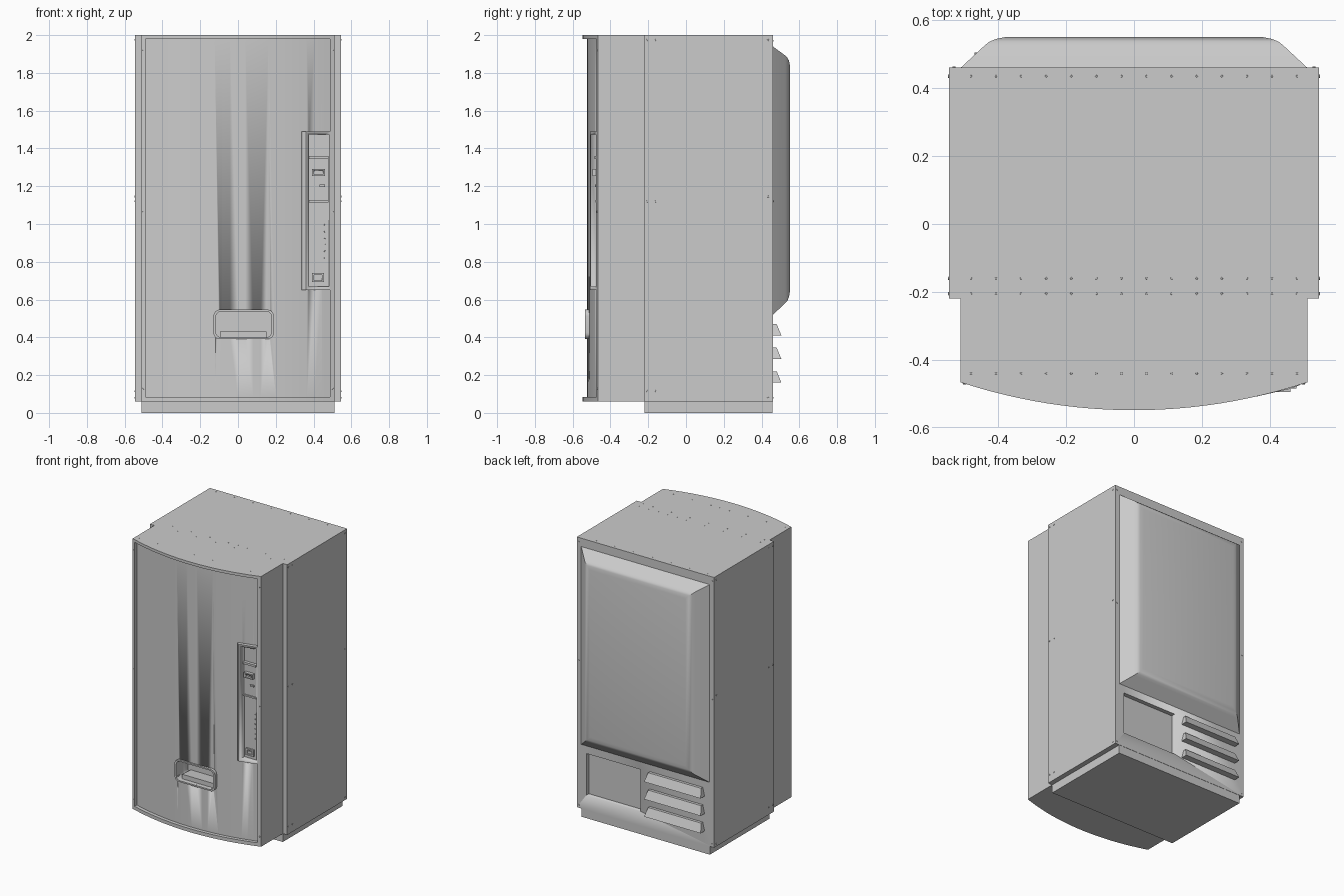
import bpy, bmesh, math
from mathutils import Vector

if "Cube" in bpy.data.objects:
    bpy.data.objects.remove(bpy.data.objects["Cube"])

R = 1.627                                   # radius of the bowed door front


def arc_y(x, off=0.0):
    return -0.548 + R - math.sqrt(R * R - x * x) + off


def finish(name, bm, smooth=True):
    bmesh.ops.recalc_face_normals(bm, faces=bm.faces)
    me = bpy.data.meshes.new(name)
    bm.to_mesh(me)
    bm.free()
    ob = bpy.data.objects.new(name, me)
    bpy.context.collection.objects.link(ob)
    if smooth:
        bpy.ops.object.select_all(action='DESELECT')
        bpy.context.view_layer.objects.active = ob
        ob.select_set(True)
        bpy.ops.object.shade_smooth_by_angle(angle=math.radians(25))
    return ob


def loft(name, loops):
    """Closed solid through equal-length loops of 3D points."""
    bm = bmesh.new()
    rings = [[bm.verts.new(p) for p in lp] for lp in loops]
    n = len(rings[0])
    for a, b in zip(rings, rings[1:]):
        for i in range(n):
            j = (i + 1) % n
            bm.faces.new((a[i], a[j], b[j], b[i]))
    bm.faces.new(rings[0])
    bm.faces.new(rings[-1])
    return finish(name, bm)


def prism(name, pts, d0, d1, axis='z'):
    put = {'z': lambda p, d: (p[0], p[1], d),
           'y': lambda p, d: (p[0], d, p[1]),
           'x': lambda p, d: (d, p[0], p[1])}[axis]
    return loft(name, [[put(p, d) for p in pts] for d in (d0, d1)])


def box(name, x, y, z):
    return prism(name, [(x[0], y[0]), (x[1], y[0]), (x[1], y[1]), (x[0], y[1])], *z)


def bowed(name, x0, x1, back, off, z0, z1, n=24):
    xs = [x0 + (x1 - x0) * i / n for i in range(n + 1)]
    return prism(name, [(x, arc_y(x, off)) for x in xs] + [(x1, back), (x0, back)], z0, z1)


def rounded(x0, x1, z0, z1, r, n=6):
    pts = []
    for k, (cx, cz) in enumerate([(x1 - r, z1 - r), (x0 + r, z1 - r),
                                  (x0 + r, z0 + r), (x1 - r, z0 + r)]):
        for i in range(n + 1):
            a = math.pi / 2 * (k + i / n)
            pts.append((cx + r * math.cos(a), cz + r * math.sin(a)))
    return pts


def cut(targets, cutter):
    for ob in targets:
        m = ob.modifiers.new("cut", 'BOOLEAN')
        m.operation, m.solver, m.object = 'DIFFERENCE', 'EXACT', cutter
        bpy.context.view_layer.objects.active = ob
        bpy.ops.object.modifier_apply(modifier=m.name)
    bpy.data.objects.remove(cutter)


def studs(name, spots, r=0.006, h=0.003):
    """Small screw heads: each spot is (location, outward direction)."""
    bm = bmesh.new()
    for loc, d in spots:
        rot = Vector(d).to_track_quat('Z', 'Y').to_matrix().to_4x4()
        rot.translation = Vector(loc)
        bmesh.ops.create_cone(bm, cap_ends=True, segments=8, radius1=r,
                              radius2=r * 0.7, depth=h * 2, matrix=rot)
    return finish(name, bm, False)


# Cabinet and plinth
cabinet = box("cabinet", (-0.545, 0.545), (-0.22, 0.46), (0.06, 2.0))
box("plinth", (-0.51, 0.51), (-0.22, 0.458), (0, 0.06))
cut([cabinet], box("cutter", (0.04, 0.47), (0.43, 0.6), (0.165, 0.465)))

# Bulged rear cover
loft("rear_cover", [[(-h, y, a), (h, y, a), (h, y, b), (-h, y, b)]
                    for h, a, b, y in [(0.515, 0.515, 1.945, 0.455), (0.51, 0.52, 1.94, 0.46),
                                       (0.44, 0.58, 1.892, 0.525), (0.425, 0.594, 1.88, 0.537),
                                       (0.405, 0.613, 1.865, 0.545), (0.38, 0.64, 1.84, 0.55)]])

# Rear vent louvres
for i in range(3):
    z = 0.16 + 0.125 * i
    loft(f"louvre_{i + 1}", [[(-0.47, 0.455, z), (-0.47, 0.505, z), (-0.02, 0.505, z), (-0.02, 0.455, z)],
                             [(-0.455, 0.455, z + 0.06), (-0.455, 0.48, z + 0.06),
                              (-0.035, 0.48, z + 0.06), (-0.035, 0.455, z + 0.06)]])

# Bowed door: recessed panel with a raised border
door = bowed("door_panel", -0.49, 0.487, -0.22, 0.025, 0.085, 1.98)
bowed("door_top_rail", -0.51, 0.51, -0.22, 0, 1.98, 2.0)
bowed("door_bottom_rail", -0.51, 0.51, -0.22, 0, 0.06, 0.085)
bowed("door_left_stile", -0.51, -0.49, -0.22, 0, 0.085, 1.98, 1)
bowed("door_right_stile", 0.487, 0.51, -0.22, 0, 0.085, 1.98, 1)

# Payment housing with a recessed bay
housing = prism("payment_housing", [(0.335, -0.484), (0.345, -0.5), (0.36, -0.508), (0.46, -0.485),
                                    (0.487, -0.475), (0.487, -0.43), (0.335, -0.43)], 0.65, 1.49)
cut([housing, door], box("cutter", (0.375, 0.482), (-0.6, -0.462), (0.67, 1.475)))
plate = box("payment_plate", (0.377, 0.478), (-0.472, -0.455), (1.12, 1.36))
box("plate_top_ledge", (0.377, 0.478), (-0.484, -0.455), (1.345, 1.36))
box("plate_bottom_ledge", (0.377, 0.478), (-0.48, -0.455), (1.115, 1.126))
note = box("note_slot", (0.392, 0.46), (-0.495, -0.46), (1.255, 1.292))
cut([note], box("cutter", (0.402, 0.45), (-0.6, -0.478), (1.263, 1.282)))
box("coin_slot", (0.432, 0.46), (-0.481, -0.46), (1.196, 1.208))
tray = box("coin_return", (0.392, 0.455), (-0.474, -0.455), (0.692, 0.74))
cut([tray], box("cutter", (0.402, 0.445), (-0.6, -0.464), (0.702, 0.73)))
box("coin_return_flap", (0.406, 0.441), (-0.469, -0.46), (0.706, 0.722))
studs("select_buttons", [((0.46, -0.462, 0.82 + 0.035 * i), (0, -1, 0)) for i in range(6)], 0.005, 0.005)

# Delivery hatch with rounded surround, cavity and inner shelf
surround = prism("hatch_surround", rounded(-0.13, 0.19, 0.39, 0.547, 0.035), -0.534, -0.45, 'y')
cut([surround, door], prism("cutter", rounded(-0.117, 0.177, 0.4, 0.537, 0.028), -0.6, -0.4, 'y'))
prism("hatch_shelf", [(-0.5, 0.4), (-0.5, 0.432), (-0.395, 0.425), (-0.395, 0.4)], -0.095, 0.15, 'x')

# Screws on the sides, back, door border and roof
side, rear, front, roof = [], [], [], []
for s in (-1, 1):
    for y, zs in [(-0.205, (0.115, 1.12, 1.975)), (-0.16, (0.115, 1.12, 1.975)),
                  (0.435, (0.08, 1.145, 1.975))]:
        side += [((s * 0.545, y, z), (s, 0, 0)) for z in zs]
    rear += [((s * 0.53, 0.46, z), (0, 1, 0)) for z in (0.08, 1.12, 1.97)]
    front += [((s * 0.499, arc_y(0.499), z), (0, -1, 0)) for z in (0.13, 1.065, 1.92)]
for y in (-0.44, -0.205, -0.16, 0.435):
    roof += [((-0.48 + 0.96 * i / 13, y, 2.0), (0, 0, 1)) for i in range(14)]
studs("side_screws", side)
studs("rear_screws", rear)
studs("door_screws", front)
studs("roof_rivets", roof, 0.004, 0.0008)
